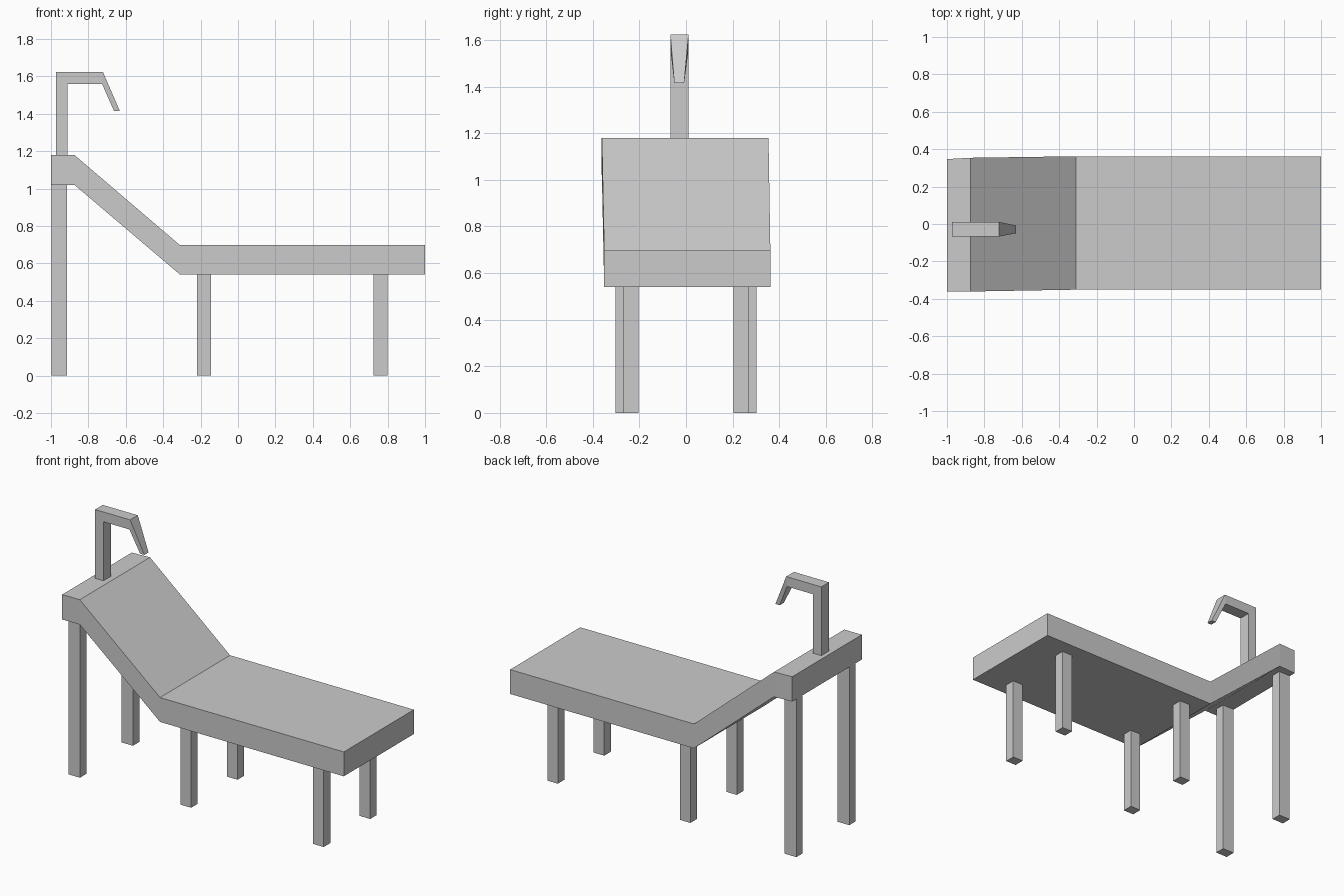
import bpy, bmesh

if "Cube" in bpy.data.objects:
    bpy.data.objects.remove(bpy.data.objects["Cube"])


def add_object(name, bm):
    bmesh.ops.recalc_face_normals(bm, faces=bm.faces[:])
    mesh = bpy.data.meshes.new(name)
    bm.to_mesh(mesh)
    bm.free()
    obj = bpy.data.objects.new(name, mesh)
    bpy.context.collection.objects.link(obj)
    return obj


def bent_bar(name, stations):
    """Loft four-sided sections: (outer xz, inner xz, y min, y max)."""
    bm = bmesh.new()
    rings = []
    for (xa, za), (xb, zb), y0, y1 in stations:
        rings.append([bm.verts.new(p) for p in
                      ((xa, y0, za), (xa, y1, za), (xb, y1, zb), (xb, y0, zb))])
    for r, s in zip(rings, rings[1:]):
        for i in range(4):
            j = (i + 1) % 4
            bm.faces.new((r[i], r[j], s[j], s[i]))
    bm.faces.new(rings[0])
    bm.faces.new(rings[-1])
    return add_object(name, bm)


def leg(name, x0, x1, y0, y1, top):
    bent_bar(name, [((x0, 0), (x1, 0), y0, y1), ((x0, top), (x1, top), y0, y1)])


# Padded bed with raised backrest, slightly skewed towards the head
bent_bar("bed", [
    ((-1.0, 1.18), (-1.0, 1.02), -0.362, 0.347),
    ((-0.875, 1.18), (-0.875, 1.02), -0.361, 0.354),
    ((-0.31, 0.697), (-0.31, 0.54), -0.351, 0.362),
    ((1.0, 0.697), (1.0, 0.54), -0.351, 0.362),
])

# Three pairs of legs
for label, x0, x1, inner, outer, top in (
        ("head", -0.998, -0.915, 0.237, 0.302, 1.02),
        ("middle", -0.22, -0.145, 0.203, 0.27, 0.54),
        ("foot", 0.725, 0.80, 0.203, 0.27, 0.54)):
    leg(label + "_leg_front", x0, x1, -outer, -inner, top)
    leg(label + "_leg_back", x0, x1, inner, outer, top)

# Hooked arm over the headrest, tapering to its tip
bent_bar("overhead_arm", [
    ((-0.972, 1.18), (-0.912, 1.18), -0.067, 0.011),
    ((-0.972, 1.623), (-0.912, 1.56), -0.067, 0.011),
    ((-0.722, 1.623), (-0.727, 1.56), -0.067, 0.011),
    ((-0.632, 1.415), (-0.663, 1.415), -0.05, -0.008),
])
